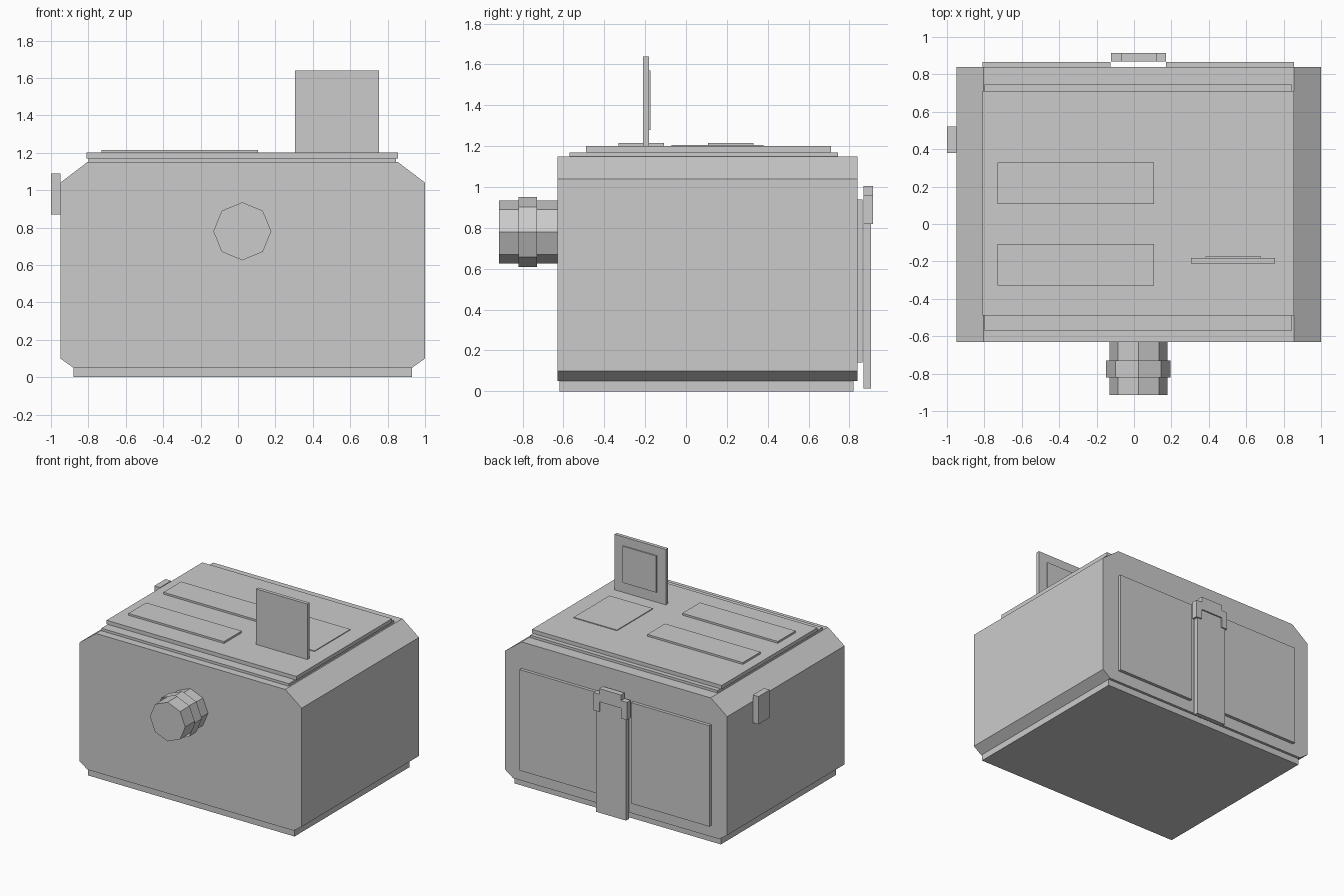
import bpy, bmesh, math
from mathutils import Matrix, Vector

if "Cube" in bpy.data.objects:
    bpy.data.objects.remove(bpy.data.objects["Cube"])

grey = bpy.data.materials.new("plain_grey")
grey.diffuse_color = (0.6, 0.6, 0.6, 1)
grey.use_nodes = True
grey.node_tree.nodes["Principled BSDF"].inputs["Base Color"].default_value = grey.diffuse_color
CX = 0.025  # centre line of the casing


def finish(name, bm):
    bmesh.ops.recalc_face_normals(bm, faces=bm.faces)
    me = bpy.data.meshes.new(name)
    bm.to_mesh(me)
    bm.free()
    me.materials.append(grey)
    ob = bpy.data.objects.new(name, me)
    bpy.context.collection.objects.link(ob)
    return ob


def box(name, x, y, z):
    bm = bmesh.new()
    size = (x[1] - x[0], y[1] - y[0], z[1] - z[0])
    mid = Vector((sum(x) / 2, sum(y) / 2, sum(z) / 2))
    bmesh.ops.create_cube(bm, size=1, matrix=Matrix.Translation(mid) @ Matrix.Diagonal((*size, 1)))
    return finish(name, bm)


def extrude_y(name, half, y0, y1):
    """Mirror a half profile (offset from centre line, z) and extrude it along y."""
    pts = [(CX + u, z) for u, z in half] + [(CX - u, z) for u, z in reversed(half)]
    bm = bmesh.new()
    face = bm.faces.new([bm.verts.new((x, y0, z)) for x, z in pts])
    ext = bmesh.ops.extrude_face_region(bm, geom=[face])
    verts = [g for g in ext["geom"] if isinstance(g, bmesh.types.BMVert)]
    bmesh.ops.translate(bm, verts=verts, vec=(0, y1 - y0, 0))
    return finish(name, bm)


def octagon_y(name, r, y0, y1, caps):
    bm = bmesh.new()
    m = Matrix.Translation((CX - 0.002, (y0 + y1) / 2, 0.78)) @ Matrix.Rotation(math.pi / 2, 4, 'X')
    bmesh.ops.create_cone(bm, cap_ends=caps, segments=8, radius1=r, radius2=r, depth=y1 - y0, matrix=m)
    return finish(name, bm)


# Casing, base and stepped lid
extrude_y("casing", [(0.905, 0.05), (0.975, 0.10), (0.975, 1.04), (0.83, 1.15)], -0.63, 0.84)
box("base", (-0.88, 0.93), (-0.62, 0.82), (0, 0.05))
box("lid_lower", (-0.80, 0.845), (-0.57, 0.745), (1.15, 1.17))
box("lid_upper", (-0.81, 0.855), (-0.49, 0.71), (1.17, 1.20))

# Raised strips on the lid
for i, y in enumerate([(-0.33, -0.108), (0.108, 0.33)]):
    box(f"lid_strip_{i + 1}", (-0.73, 0.108), y, (1.20, 1.215))

# Open flap, its inner plate, and the plate on the lid behind it
box("flap", (0.305, 0.755), (-0.21, -0.182), (1.20, 1.64))
box("flap_inner_plate", (0.383, 0.68), (-0.182, -0.173), (1.28, 1.57))
box("lid_square_plate", (0.34, 0.72), (-0.07, 0.38), (1.20, 1.206))

# Front knob with an open ring around it
octagon_y("knob", 0.155, -0.915, -0.63, True)
octagon_y("knob_ring", 0.172, -0.82, -0.73, False)

# Side lug
box("side_lug", (-1.0, -0.95), (0.38, 0.52), (0.87, 1.09))

# Back panels, strap and clip
box("back_panel_1", (-0.81, -0.125), (0.84, 0.865), (0.14, 0.94))
box("back_panel_2", (0.172, 0.855), (0.84, 0.865), (0.14, 0.94))
box("strap", (-0.108, 0.155), (0.868, 0.905), (0.015, 0.93))
extrude_y("strap_clip", [(0.095, 0.90), (0.095, 0.82), (0.147, 0.82), (0.147, 0.96),
                         (0.095, 0.96), (0.095, 1.005)], 0.87, 0.915)
